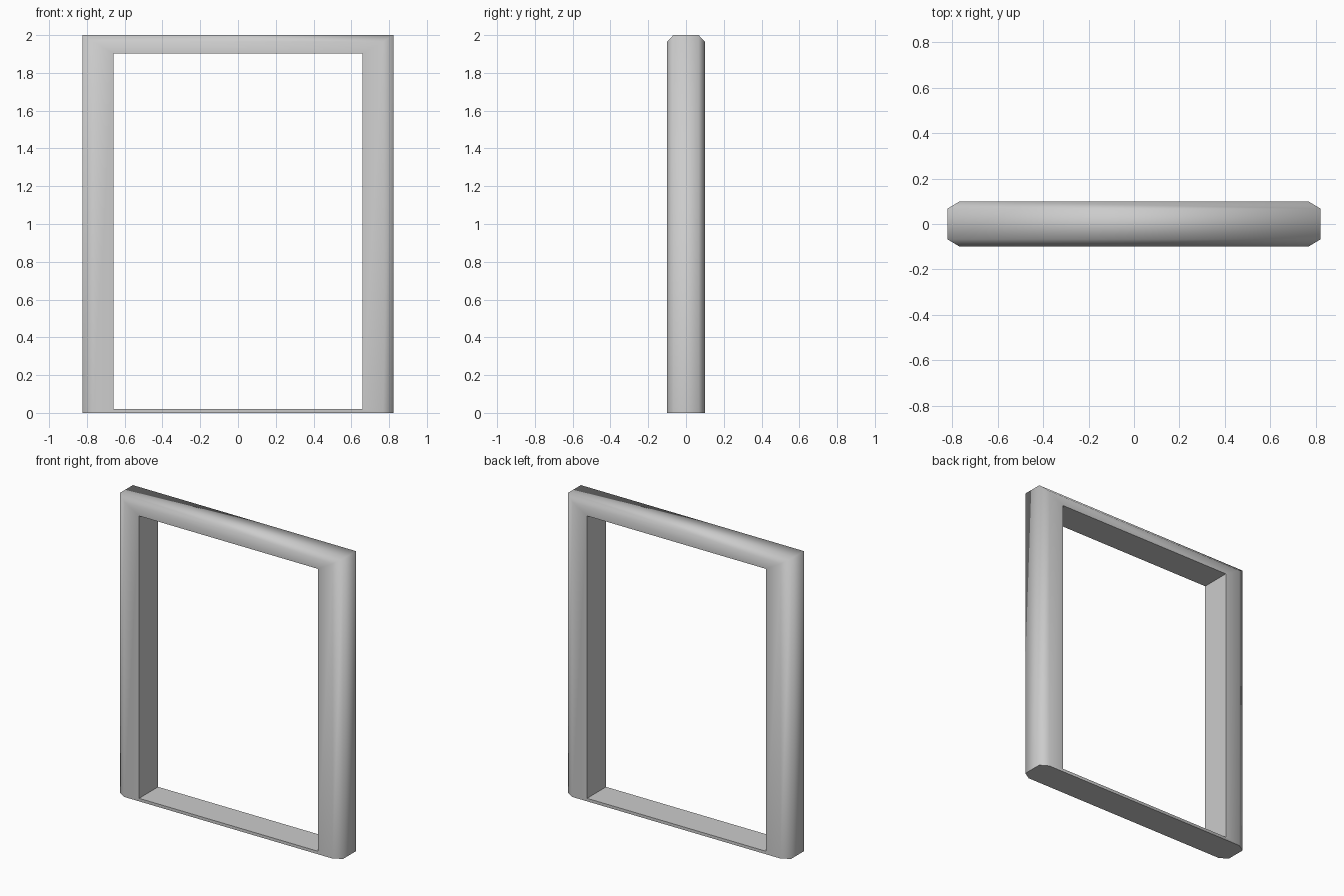
import bpy
import bmesh
import math

if "Cube" in bpy.data.objects:
    bpy.data.objects.remove(bpy.data.objects["Cube"])


def rect(bm, half_w, z0, z1, y):
    """Four corners of an upright rectangle at depth y."""
    return [bm.verts.new((x, y, z)) for x, z in
            ((-half_w, z0), (half_w, z0), (half_w, z1), (-half_w, z1))]


# Cross-section of the frame: half width, bottom, top, depth
inner = (0.659, 0.02, 1.902)
face = (0.767, 0.0, 1.965)
rim = (0.822, 0.0, 2.0)
section = [(*inner, -0.1), (*face, -0.1), (*rim, -0.067),
           (*rim, 0.067), (*face, 0.1), (*inner, 0.1)]

# Door frame: bevelled jambs and header, thin flat sill
bm = bmesh.new()
rings = [rect(bm, *s) for s in section]
for i, a in enumerate(rings):
    b = rings[(i + 1) % len(rings)]
    for j in range(4):
        k = (j + 1) % 4
        bm.faces.new((a[j], a[k], b[k], b[j]))
bmesh.ops.recalc_face_normals(bm, faces=bm.faces)

mesh = bpy.data.meshes.new("door_frame")
bm.to_mesh(mesh)
bm.free()
frame = bpy.data.objects.new("door_frame", mesh)
bpy.context.collection.objects.link(frame)

# Soft shading over the bevels, crisp opening and base
bpy.context.view_layer.objects.active = frame
frame.select_set(True)
bpy.ops.object.shade_smooth_by_angle(angle=math.radians(65))
